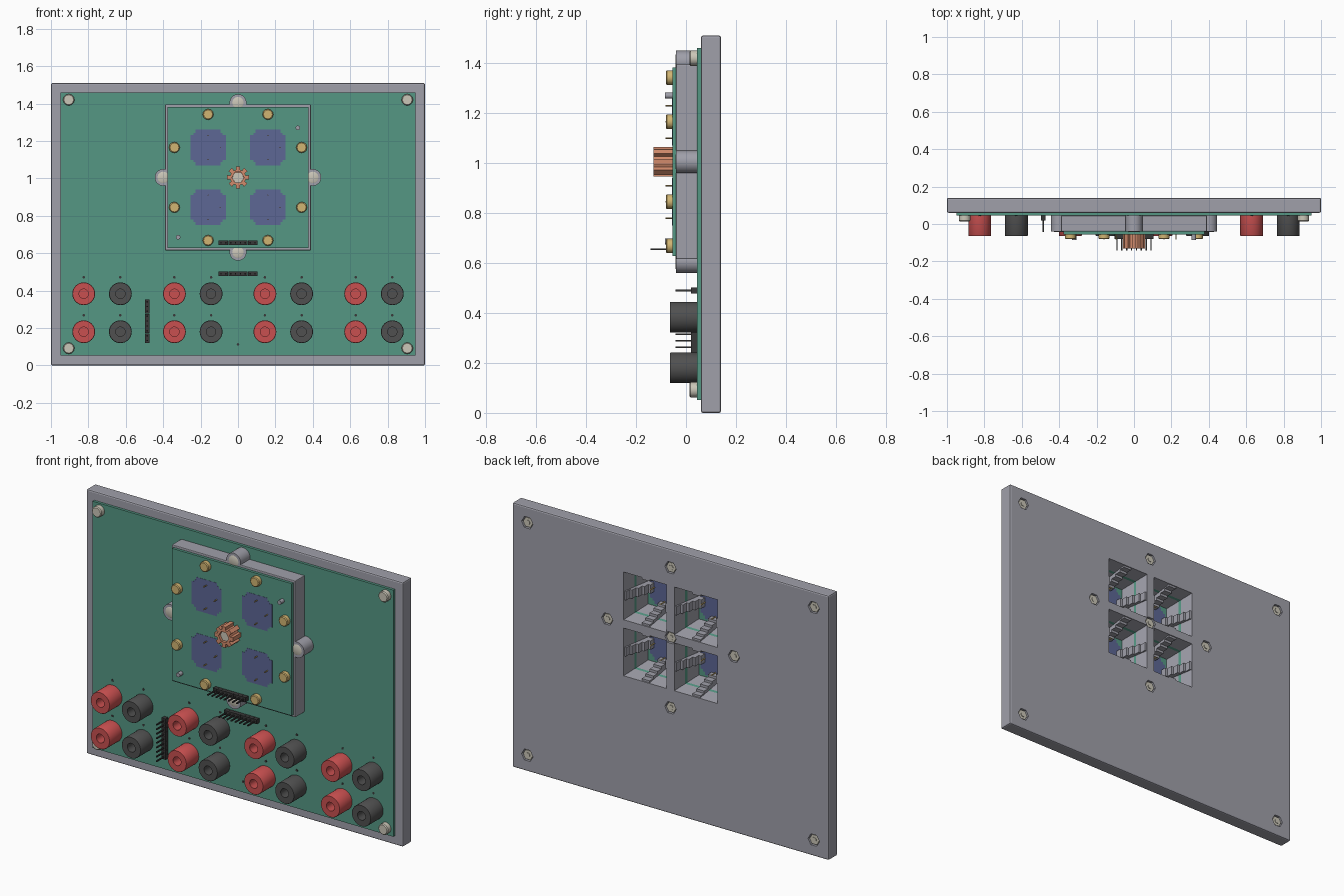
import bpy, bmesh, math
from mathutils import Vector

if "Cube" in bpy.data.objects:
    bpy.data.objects.remove(bpy.data.objects["Cube"])


def material(name, r, g, b):
    m = bpy.data.materials.new(name)
    m.use_nodes = True
    m.diffuse_color = (r, g, b, 1)
    m.node_tree.nodes["Principled BSDF"].inputs["Base Color"].default_value = (r, g, b, 1)
    return m


GREY = material("plate grey", 0.35, 0.35, 0.40)
GREEN = material("board green", 0.09, 0.31, 0.23)
BLUE = material("patch blue", 0.11, 0.135, 0.30)
RED = material("jack red", 0.58, 0.08, 0.08)
BLACK = material("jack black", 0.08, 0.08, 0.08)
PIN = material("header black", 0.04, 0.04, 0.04)
CREAM = material("bolt cream", 0.60, 0.57, 0.48)
GOLD = material("screw gold", 0.64, 0.46, 0.17)
COPPER = material("heat sink copper", 0.65, 0.26, 0.15)


def finish(name, bm, mat, smooth=False):
    bmesh.ops.recalc_face_normals(bm, faces=bm.faces)
    me = bpy.data.meshes.new(name)
    bm.to_mesh(me)
    bm.free()
    ob = bpy.data.objects.new(name, me)
    bpy.context.collection.objects.link(ob)
    if mat:
        me.materials.append(mat)
    if smooth:
        bpy.ops.object.select_all(action='DESELECT')
        bpy.context.view_layer.objects.active = ob
        ob.select_set(True)
        bpy.ops.object.shade_smooth_by_angle(angle=math.radians(35))
    return ob


def add_prism(bm, front, back):
    """Solid between two matching loops of points."""
    a = [bm.verts.new(p) for p in front]
    b = [bm.verts.new(p) for p in back]
    bm.faces.new(a)
    bm.faces.new(b)
    for i in range(len(a)):
        j = (i + 1) % len(a)
        bm.faces.new((a[i], a[j], b[j], b[i]))


def add_square(bm, x, z, y0, y1, hx0, hz0, hx1=None, hz1=None):
    hx1, hz1 = hx1 or hx0, hz1 or hz0
    signs = ((-1, -1), (1, -1), (1, 1), (-1, 1))
    add_prism(bm, [(x + s * hx0, y0, z + t * hz0) for s, t in signs],
              [(x + s * hx1, y1, z + t * hz1) for s, t in signs])


def add_lathe(bm, x, z, profile, n=32):
    """Turn (radius, y) points about the y direction and cap both ends."""
    rings = [[bm.verts.new((x + r * math.cos(k * math.tau / n), y, z + r * math.sin(k * math.tau / n)))
              for k in range(n)] for r, y in profile]
    bm.faces.new(rings[0])
    bm.faces.new(rings[-1])
    for a, b in zip(rings, rings[1:]):
        for i in range(n):
            j = (i + 1) % n
            bm.faces.new((a[i], a[j], b[j], b[i]))


def turned(name, spots, profile, mat, n=32):
    bm = bmesh.new()
    for x, z in spots:
        add_lathe(bm, x, z, profile, n)
    return finish(name, bm, mat, n > 8)


def slab(name, hx, z0, z1, y0, y1, mat, bevel=0):
    bm = bmesh.new()
    add_square(bm, 0, (z0 + z1) / 2, y0, y1, hx, (z1 - z0) / 2)
    if bevel:
        bmesh.ops.bevel(bm, geom=bm.edges[:], offset=bevel, segments=2, affect='EDGES', profile=0.5)
    return finish(name, bm, mat)


def cut(ob, cutter):
    mod = ob.modifiers.new("cut", 'BOOLEAN')
    mod.object, mod.operation, mod.solver = cutter, 'DIFFERENCE', 'EXACT'
    bpy.context.view_layer.objects.active = ob
    bpy.ops.object.modifier_apply(modifier=mod.name)


CZ = 1.005
corners = [(s * 0.905, z) for s in (-1, 1) for z in (0.092, 1.42)]
ears = [(0, CZ + 0.4), (0, CZ - 0.4), (0.4, CZ), (-0.4, CZ)]
cells = [(s * 0.16, CZ + t * 0.16) for s in (-1, 1) for t in (-1, 1)]

# Back plate, main board, raised housing and its front board
plate = slab("back_plate", 1, 0, 1.51, 0.06, 0.14, GREY, 0.008)
main_board = slab("main_board", 0.95, 0.052, 1.46, 0.045, 0.06, GREEN)
housing = slab("housing", 0.39, 0.615, 1.395, -0.04, 0.045, GREY, 0.004)
slab("front_board", 0.378, 0.628, 1.382, -0.055, -0.04, GREEN)
turned("housing_ears", ears, [(0.045, -0.04), (0.045, 0.046)], GREY)

# Flared horn openings and nut pockets cut from behind
bm = bmesh.new()
for x, z in cells:
    add_square(bm, x, z, -0.05, 0.145, 0.105, 0.105, 0.137, 0.137)
horn_cutter = finish("horn_cutter", bm, None)
nut_spots = corners + ears + [(0, CZ)]
pocket_cutter = turned("pocket_cutter", nut_spots, [(0.036, 0.115), (0.036, 0.16)], None, 6)
for part in (plate, main_board, housing):
    cut(part, horn_cutter)
cut(plate, pocket_cutter)
for helper in (horn_cutter, pocket_cutter):
    bpy.data.objects.remove(helper)

# Stepped ridges in the middle of each horn wall
bm = bmesh.new()
for x, z in cells:
    for dx, dz in ((1, 0), (-1, 0), (0, 1), (0, -1)):
        for i in range(5):
            y0 = -0.04 + i * 0.035
            inner, outer = 0.068 + i * 0.014, 0.112 + i * 0.006
            mid, half = (inner + outer) / 2, (outer - inner) / 2
            add_square(bm, x + dx * mid, z + dz * mid, y0, y0 + 0.035,
                       half if dx else 0.025, half if dz else 0.025)
finish("horn_ridges", bm, GREY)

# Cross-shaped patches set through the front board
bm = bmesh.new()
for x, z in cells:
    quarter = [(0.095, 0.066), (0.078, 0.066), (0.078, 0.078), (0.066, 0.078), (0.066, 0.095)]
    loop = []
    for k in range(4):
        c, s = round(math.cos(k * math.pi / 2)), round(math.sin(k * math.pi / 2))
        loop += [(x + c * u - s * v, z + s * u + c * v) for u, v in quarter]
    add_prism(bm, [(u, -0.0562, v) for u, v in loop], [(u, -0.0385, v) for u, v in loop])
finish("patches", bm, BLUE)

# Thin probe pins through the patches
probes = [(x + dx, z + dz) for x, z in cells for dx, dz in ((0.065, 0), (0, 0.065), (0, -0.065))]
turned("probe_pins", probes, [(0.003, -0.082), (0.003, 0)], GOLD, 8)

# Bolts in front, nuts behind
turned("corner_bolts", corners, [(0.026, 0.014), (0.031, 0.019), (0.031, 0.046)], CREAM, 12)
turned("ear_bolts", ears, [(0.028, -0.0415), (0.031, -0.04), (0.031, -0.03)], CREAM, 12)
turned("nuts", nut_spots, [(0.014, 0.118), (0.014, 0.134), (0.030, 0.134), (0.030, 0.112)], CREAM, 6)
turned("bolt_ends", nut_spots, [(0.013, 0.137), (0.013, 0.112)], CREAM, 16)

# Gold screws around the front board
screws = [(s * a, CZ + t * b) for a, b in ((0.16, 0.337), (0.34, 0.16)) for s in (-1, 1) for t in (-1, 1)]
turned("gold_screws", screws, [(0.024, -0.081), (0.029, -0.077), (0.029, -0.054)], GOLD, 12)
turned("board_pegs", [(0.32, 1.27), (-0.32, 0.685)], [(0.012, -0.085), (0.012, -0.054)], GREY, 16)

# Finned copper heat sink with a hex bolt
bm = bmesh.new()
teeth = 8
loop = []
for k in range(teeth):
    a = k * math.tau / teeth
    for da, r in ((-0.26, 0.042), (-0.2, 0.06), (0.2, 0.06), (0.26, 0.042)):
        loop.append((r * math.cos(a + da), CZ + r * math.sin(a + da)))
add_prism(bm, [(u, -0.13, v) for u, v in loop], [(u, -0.054, v) for u, v in loop])
sink = finish("heat_sink", bm, COPPER)
bore = turned("bore_cutter", [(0, CZ)], [(0.032, -0.14), (0.032, -0.08)], None, 6)
cut(sink, bore)
bpy.data.objects.remove(bore)
turned("heat_sink_bolt", [(0, CZ)], [(0.0315, -0.115), (0.0315, -0.079)], CREAM, 6)

# Rows of socket jacks, red and black in pairs
tube = [(0.025, 0.0), (0.025, -0.065), (0.059, -0.065), (0.061, -0.062), (0.061, 0.046)]
columns = (-0.727, -0.242, 0.242, 0.727)
rows = (0.18, 0.383)
for name, shift, mat in (("red_jacks", -0.098, RED), ("black_jacks", 0.098, BLACK)):
    turned(name, [(c + shift, z) for c in columns for z in rows], tube, mat)

# Small drilled dots above the jacks
dots = [(c + s * 0.098, z + 0.088) for c in columns for s in (-1, 1) for z in rows] + [(0, 0.112)]
turned("board_holes", dots, [(0.007, 0.0435), (0.007, 0.046)], PIN, 12)


def header(name, x, z, count, upright, face, tip):
    """Row of square blocks with one thin pin each."""
    bm = bmesh.new()
    pitch = 0.026
    for i in range(count):
        d = (i - (count - 1) / 2) * pitch
        px, pz = (x, z + d) if upright else (x + d, z)
        add_square(bm, px, pz, face - 0.025, face, 0.0125, 0.0125)
        add_square(bm, px, pz, tip, face - 0.02, 0.0035, 0.0035)
    finish(name, bm, PIN)


# Pin headers
header("upper_header", 0, 0.655, 8, False, -0.055, -0.143)
header("lower_header", 0, 0.49, 8, False, 0.045, -0.043)
header("side_header", -0.485, 0.237, 9, True, 0.045, -0.043)
